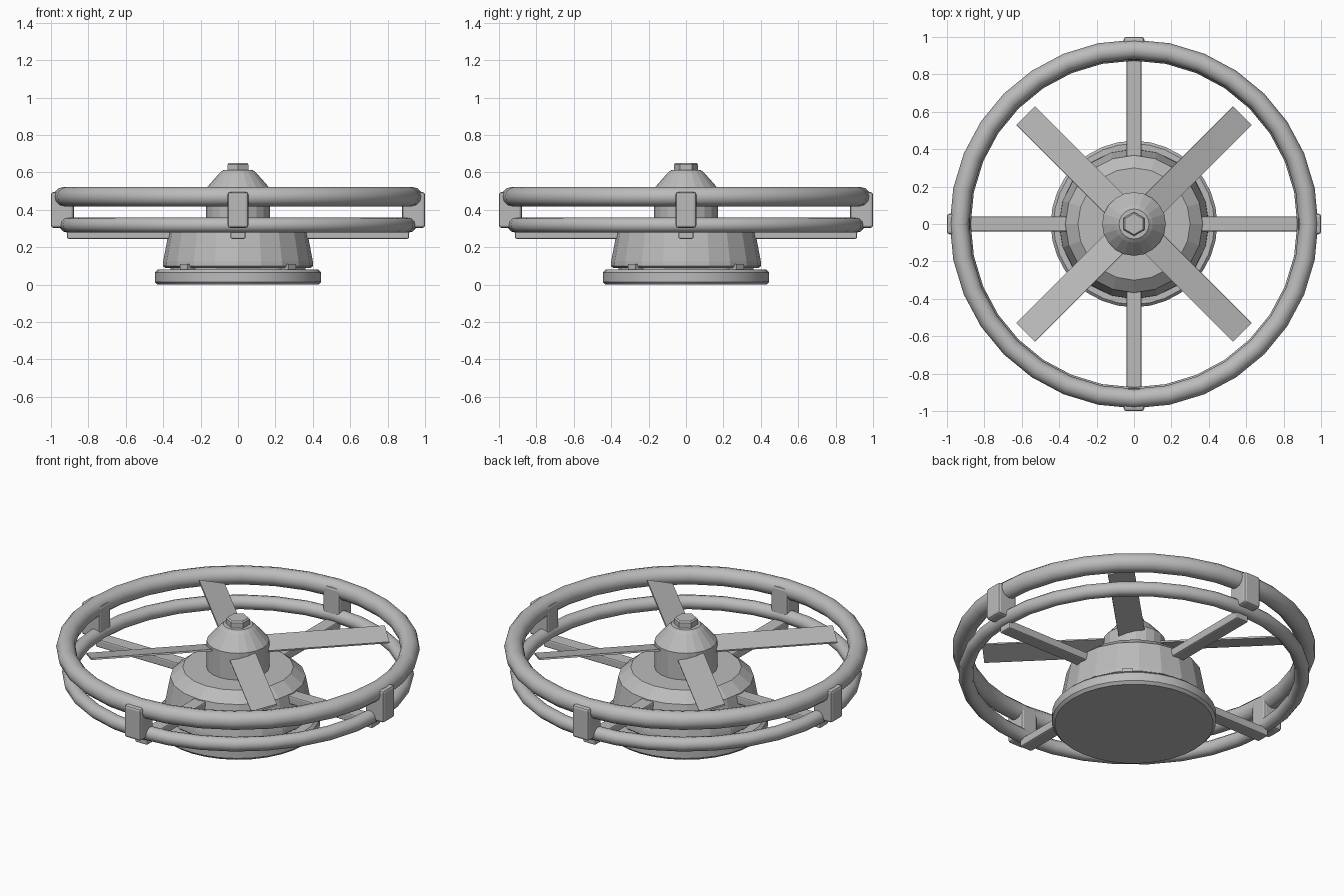
import bpy
import bmesh
from math import pi, cos, sin, radians
from mathutils import Matrix

cube = bpy.data.objects.get("Cube")
if cube:
    bpy.data.objects.remove(cube, do_unlink=True)

grey = bpy.data.materials.new("plain_grey")
grey.use_nodes = True
grey.diffuse_color = (0.5, 0.5, 0.5, 1)
grey.node_tree.nodes["Principled BSDF"].inputs["Base Color"].default_value = (0.5, 0.5, 0.5, 1)


def finish(name, bm, smooth=False):
    """Turn a bmesh into a named, coloured object."""
    bmesh.ops.recalc_face_normals(bm, faces=bm.faces)
    mesh = bpy.data.meshes.new(name)
    bm.to_mesh(mesh)
    bm.free()
    mesh.materials.append(grey)
    mesh.polygons.foreach_set("use_smooth", [smooth] * len(mesh.polygons))
    obj = bpy.data.objects.new(name, mesh)
    bpy.context.collection.objects.link(obj)
    return obj


def lathe(name, profile, sides, smooth=False, turn=0.0):
    """Closed solid turned around z from (radius, height) points."""
    bm = bmesh.new()
    rings = [[bm.verts.new((r * cos(turn + 2 * pi * i / sides),
                            r * sin(turn + 2 * pi * i / sides), z))
              for i in range(sides)] for r, z in profile]
    for low, high in zip(rings, rings[1:]):
        for i in range(sides):
            j = (i + 1) % sides
            bm.faces.new((low[i], low[j], high[j], high[i]))
    bm.faces.new(rings[0])
    bm.faces.new(rings[-1])
    obj = finish(name, bm)
    if smooth:
        bpy.ops.object.select_all(action='DESELECT')
        obj.select_set(True)
        bpy.context.view_layer.objects.active = obj
        bpy.ops.object.shade_smooth_by_angle(angle=radians(30))
    return obj


def box(name, x0, x1, width, z0, z1, angle, bevel=0.0, pitch=0.0):
    """Radial box from x0 to x1, pitched on its axis, then turned around z."""
    bm = bmesh.new()
    bmesh.ops.create_cube(bm, size=1)
    bm.transform(Matrix.Rotation(angle, 4, 'Z')
                 @ Matrix.Translation(((x0 + x1) / 2, 0, (z0 + z1) / 2))
                 @ Matrix.Rotation(pitch, 4, 'X')
                 @ Matrix.Diagonal((x1 - x0, width, z1 - z0, 1)))
    obj = finish(name, bm)
    if bevel:
        mod = obj.modifiers.new("Bevel", 'BEVEL')
        mod.width = bevel
        mod.segments = 2
    return obj


def ring(name, radius, tube, z):
    bpy.ops.mesh.primitive_torus_add(major_radius=radius, minor_radius=tube,
                                     major_segments=32, minor_segments=12,
                                     location=(0, 0, z))
    obj = bpy.context.object
    obj.name = name
    obj.data.materials.append(grey)
    bpy.ops.object.shade_smooth()


# Base plate and tapered motor housing
lathe("base_plate", [(0.43, 0), (0.445, 0.015), (0.445, 0.065), (0.43, 0.08)], 32, smooth=True)
lathe("base_neck", [(0.36, 0.07), (0.36, 0.1)], 20)
lathe("motor_housing", [(0.39, 0.09), (0.402, 0.1), (0.4, 0.125),
                        (0.367, 0.3), (0.3, 0.355)], 20)

# Hub with conical cap and hexagonal nut
lathe("hub", [(0.17, 0.34), (0.17, 0.515), (0.16, 0.527), (0.1, 0.595), (0.08, 0.612)], 20)
lathe("hub_nut", [(0.064, 0.6), (0.064, 0.642), (0.056, 0.651)], 6, turn=pi / 6)

# Guard rings
ring("upper_guard_ring", 0.933, 0.052, 0.47)
ring("lower_guard_ring", 0.913, 0.04, 0.318)

# Spokes, ring clips, feet and pitched blades, four of each
for n, side in enumerate(("left", "back", "right", "front")):
    a = n * pi / 2
    box(f"{side}_spoke", 0.3, 0.915, 0.08, 0.245, 0.295, a, bevel=0.008)
    box(f"{side}_ring_clip", 0.878, 1.0, 0.11, 0.303, 0.495, a, bevel=0.014)
    diagonal = a + pi / 4
    box(f"foot_{n + 1}", 0.33, 0.41, 0.06, 0.07, 0.11, diagonal)
    box(f"blade_{n + 1}", 0.1, 0.82, 0.145, 0.478, 0.488, diagonal, pitch=radians(13))
